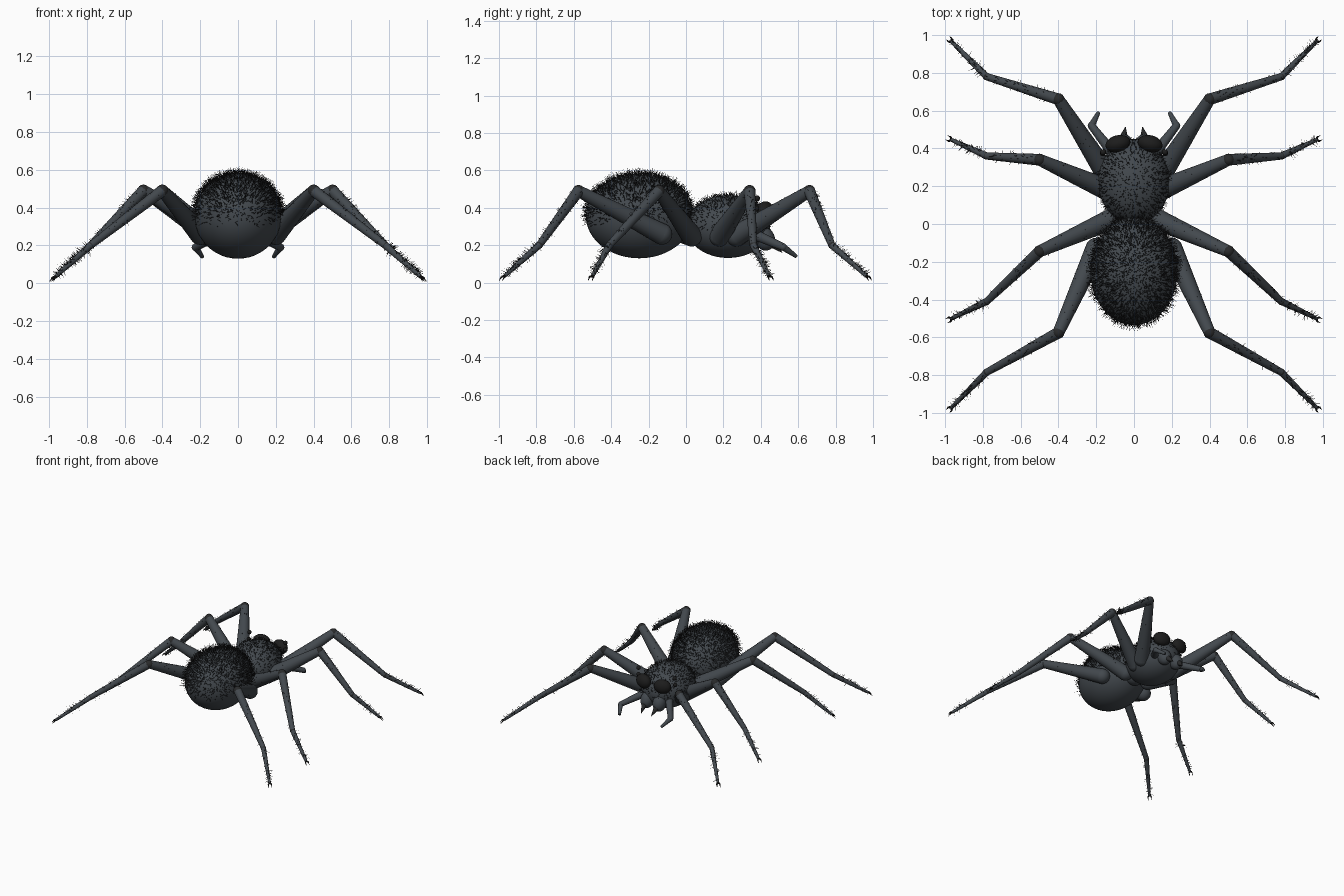
import bpy, bmesh, math, random
from mathutils import Vector, Matrix, Euler

random.seed(4)
old = bpy.data.objects.get("Cube")
if old:
    bpy.data.objects.remove(old, do_unlink=True)


def material(name, colour):
    m = bpy.data.materials.new(name)
    m.use_nodes = True
    rgba = (*colour, 1)
    m.diffuse_color = rgba
    node = next(n for n in m.node_tree.nodes if n.type == "BSDF_PRINCIPLED")
    node.inputs["Base Color"].default_value = rgba
    return m


SLATE = material("slate_grey", (0.056, 0.066, 0.076))
DARK = material("dark_joint", (0.022, 0.023, 0.024))
BLACK = material("black_eye", (0.012, 0.012, 0.012))
HAIR = material("black_hair", (0.014, 0.014, 0.015))


def finish(name, bm, mat, smooth=True):
    mesh = bpy.data.meshes.new(name)
    bm.to_mesh(mesh)
    bm.free()
    mesh.materials.append(mat)
    for p in mesh.polygons:
        p.use_smooth = smooth
    ob = bpy.data.objects.new(name, mesh)
    bpy.context.collection.objects.link(ob)
    return ob


def ball(bm, centre, radii, rot=(0, 0, 0), seg=24):
    mat = Matrix.LocRotScale(Vector(centre), Euler(rot), Vector(radii))
    bmesh.ops.create_uvsphere(bm, u_segments=seg, v_segments=seg // 2, radius=1, matrix=mat)


def limb(bm, a, b, ra, rb, seg=20):
    """Tapered rod from a to b."""
    a, b = Vector(a), Vector(b)
    turn = (b - a).to_track_quat("Z", "Y")
    mat = Matrix.LocRotScale((a + b) / 2, turn, None)
    bmesh.ops.create_cone(bm, cap_ends=True, segments=seg, radius1=ra, radius2=rb,
                          depth=(b - a).length, matrix=mat)


def solid(name, centre, radii, mat, rot=(0, 0, 0), seg=24):
    bm = bmesh.new()
    ball(bm, centre, radii, rot, seg)
    return finish(name, bm, mat)


def strand(bm, root, direction, length):
    """One hair: an open three sided spike."""
    side = direction.orthogonal().normalized() * 0.0017
    tip = bm.verts.new(root + direction * length)
    ring = [bm.verts.new(root + Matrix.Rotation(k * math.tau / 3, 3, direction) @ side)
            for k in range(3)]
    for k in range(3):
        bm.faces.new((ring[k], ring[(k + 1) % 3], tip))


def jitter(amount):
    return Vector([random.uniform(-amount, amount) for _ in range(3)])


def body_hair(name, centre, radii, count, length):
    """Hair over the upper part of an ellipsoid, thinning downwards."""
    bm = bmesh.new()
    centre, made = Vector(centre), 0
    while made < count:
        d = Vector([random.gauss(0, 1) for _ in range(3)]).normalized()
        if random.random() > (d.z + 0.25) * 1.3:
            continue
        root = centre + Vector([d[i] * radii[i] for i in range(3)])
        normal = Vector([d[i] / radii[i] for i in range(3)]).normalized()
        strand(bm, root, (normal + jitter(0.5)).normalized(), length * random.uniform(0.4, 1))
        made += 1
    finish(name, bm, HAIR, False)


# Body
ABDOMEN = ((0, -0.25, 0.355), (0.23, 0.285, 0.225))
THORAX = ((0, 0.225, 0.3), (0.19, 0.225, 0.168))
solid("abdomen", *ABDOMEN, SLATE, seg=48)
solid("thorax", *THORAX, SLATE, seg=48)
solid("waist", (0, 0.02, 0.26), (0.07, 0.08, 0.06), SLATE)
body_hair("abdomen_hair", *ABDOMEN, 3200, 0.045)
body_hair("thorax_hair", *THORAX, 1100, 0.03)

# Leg joints on the +x side: hip, knee, ankle, toe
LEGS = {
    "front": [(0.15, 0.27, 0.25), (0.4, 0.66, 0.49), (0.78, 0.78, 0.2), (0.965, 0.965, 0.035)],
    "second": [(0.14, 0.18, 0.25), (0.5, 0.34, 0.49), (0.78, 0.36, 0.2), (0.965, 0.445, 0.035)],
    "third": [(0.11, 0.03, 0.25), (0.5, -0.145, 0.49), (0.78, -0.41, 0.2), (0.965, -0.5, 0.035)],
    "rear": [(0.2, -0.13, 0.26), (0.4, -0.575, 0.49), (0.78, -0.785, 0.2), (0.965, -0.97, 0.035)],
}
RADII = [0.057, 0.031, 0.019, 0.01]

for side, s in (("left", 1), ("right", -1)):
    for label, points in LEGS.items():
        pts = [Vector((x * s, y, z)) for x, y, z in points]
        # Tapered leg segments
        bm = bmesh.new()
        for k in range(3):
            limb(bm, pts[k], pts[k + 1], RADII[k], RADII[k + 1])
        ball(bm, pts[0], [RADII[0]] * 3)
        leg = finish(f"{side}_{label}_leg", bm, SLATE)
        # Dark knee and ankle joints
        bm = bmesh.new()
        for k in (1, 2):
            ball(bm, pts[k], [RADII[k] * 1.04] * 3, seg=16)
        finish(f"{side}_{label}_joints", bm, DARK)
        # Forked claws
        bm = bmesh.new()
        along = (pts[3] - pts[2]).normalized()
        out = Vector((along.x, along.y, 0)).normalized()
        across = Vector((-out.y, out.x, 0))
        for f in (-1, 1):
            mid = pts[3] + out * 0.012 + across * f * 0.012 - Vector((0, 0, 0.004))
            limb(bm, pts[3], mid, 0.007, 0.005, 8)
            limb(bm, mid, mid + out * 0.018 - Vector((0, 0, 0.022)), 0.005, 0.0005, 8)
        finish(f"{side}_{label}_claws", bm, BLACK)
        # Sparse bristles, mostly on the upper side of the outer segments
        bm = bmesh.new()
        for k, count in ((0, 30), (1, 45), (2, 60)):
            axis = (pts[k + 1] - pts[k]).normalized()
            for _ in range(count):
                t = random.uniform(0.05, 0.97)
                d = (Vector((0, 0, 0.5)) + jitter(1)).cross(axis).cross(axis) * -1
                d.normalize()
                radius = RADII[k] + (RADII[k + 1] - RADII[k]) * t
                root = pts[k].lerp(pts[k + 1], t) + d * radius * 0.95
                strand(bm, root, (d + axis * 0.3).normalized(),
                       random.uniform(0.3, 1) * (0.012 + 0.012 * k))
        finish(f"{side}_{label}_bristles", bm, HAIR, False)

    # Eyes
    solid(f"{side}_large_eye", (0.085 * s, 0.425, 0.38), (0.067, 0.045, 0.055), BLACK,
          (0, 0, -0.25 * s))
    solid(f"{side}_upper_small_eye", (0.163 * s, 0.38, 0.45), [0.016] * 3, BLACK, seg=16)
    solid(f"{side}_lower_small_eye", (0.165 * s, 0.375, 0.395), [0.016] * 3, BLACK, seg=16)

    # Jaw and fang
    solid(f"{side}_jaw", (0.055 * s, 0.42, 0.235), (0.05, 0.055, 0.065), SLATE, (0.4, 0, 0))
    bm = bmesh.new()
    limb(bm, (0.058 * s, 0.44, 0.225), (0.045 * s, 0.515, 0.16), 0.03, 0.001, 16)
    finish(f"{side}_fang", bm, DARK)

    # Feeler with a bent tip
    bm = bmesh.new()
    path = [Vector((x * s, y, z)) for x, y, z in
            ((0.1, 0.36, 0.26), (0.225, 0.52, 0.19), (0.188, 0.59, 0.14))]
    limb(bm, path[0], path[1], 0.03, 0.02, 16)
    limb(bm, path[1], path[2], 0.019, 0.01, 16)
    ball(bm, path[1], [0.02] * 3, seg=16)
    finish(f"{side}_feeler", bm, SLATE)

# Crisp caps, smooth rods
bpy.ops.object.select_all(action="DESELECT")
rods = [o for o in bpy.context.collection.objects
        if o.name.endswith(("_leg", "_claws", "_fang", "_feeler"))]
for o in rods:
    o.select_set(True)
bpy.context.view_layer.objects.active = rods[0]
bpy.ops.object.shade_smooth_by_angle(angle=math.radians(40))
